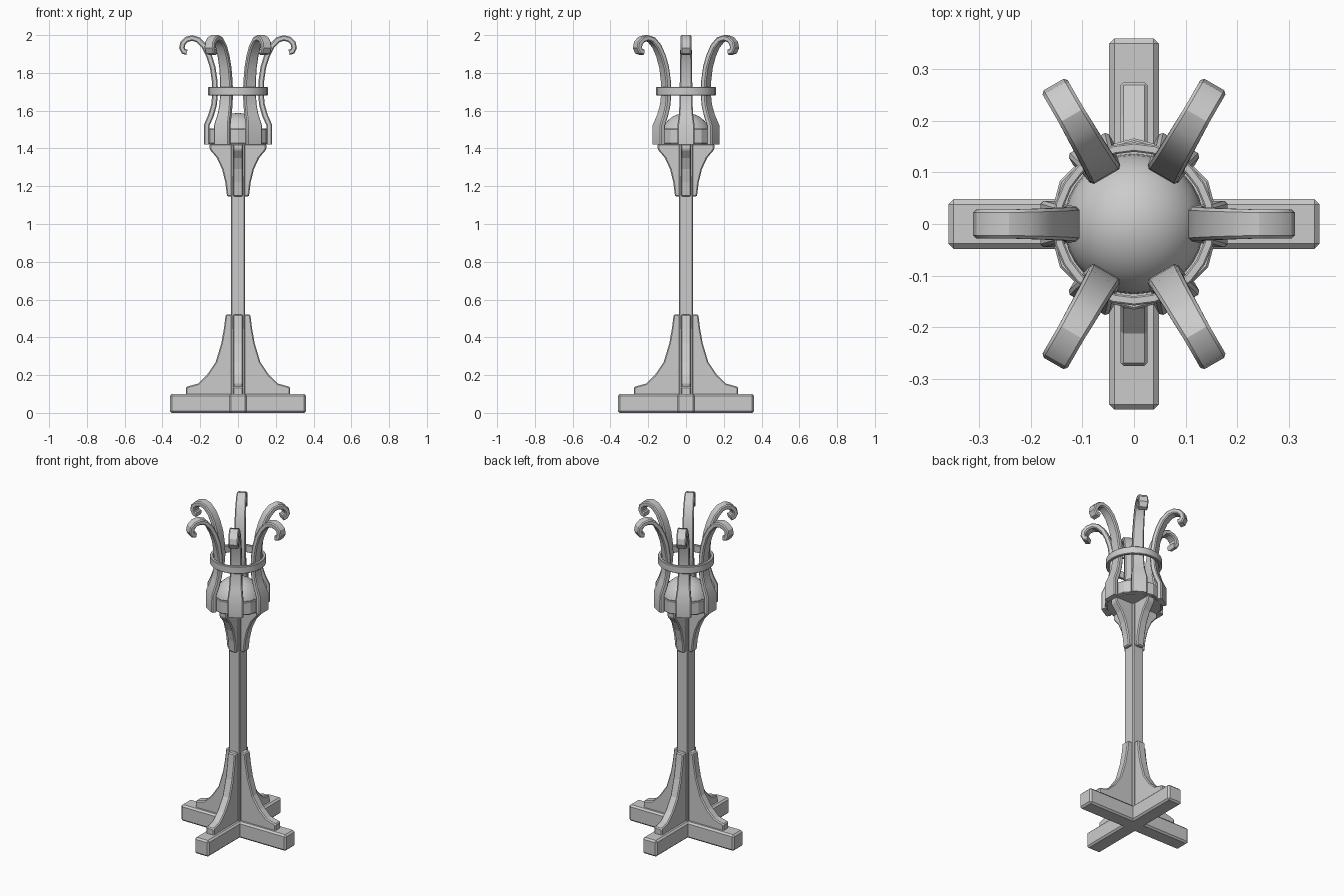
import bpy, bmesh, math
from mathutils import Matrix, Vector

if "Cube" in bpy.data.objects:
    bpy.data.objects.remove(bpy.data.objects["Cube"])


def make(name, bm, angle=0, smooth=None, bevel=0):
    bmesh.ops.recalc_face_normals(bm, faces=bm.faces)
    bmesh.ops.rotate(bm, cent=(0, 0, 0), verts=bm.verts,
                     matrix=Matrix.Rotation(angle, 3, 'Z'))
    me = bpy.data.meshes.new(name)
    bm.to_mesh(me)
    bm.free()
    ob = bpy.data.objects.new(name, me)
    bpy.context.collection.objects.link(ob)
    if bevel:
        m = ob.modifiers.new("chamfer", 'BEVEL')
        m.width, m.segments, m.limit_method = bevel, 1, 'ANGLE'
        m.angle_limit = math.radians(40)
    if smooth:
        me.shade_smooth()
        me.set_sharp_from_angle(angle=math.radians(smooth))
    return ob


def box(name, size, center, angle=0, bevel=0.01):
    bm = bmesh.new()
    bmesh.ops.create_cube(bm, size=1)
    for v in bm.verts:
        v.co = Vector(a * b for a, b in zip(v.co, size)) + Vector(center)
    return make(name, bm, angle, bevel=bevel)


def plate(name, profile, half, angle):
    # profile in radius/height, extruded sideways
    bm = bmesh.new()
    f = bm.faces.new([bm.verts.new((r, -half, z)) for r, z in profile])
    ext = bmesh.ops.extrude_face_region(bm, geom=[f])['geom']
    for v in ext:
        if isinstance(v, bmesh.types.BMVert):
            v.co.y = half
    return make(name, bm, angle, bevel=0.006)


def lathe_loop(name, profile, sides, smooth=None, bevel=0):
    # closed radius/height loop spun round the axis
    bm = bmesh.new()
    rings = [[bm.verts.new((r * math.cos(a), r * math.sin(a), z)) for r, z in profile]
             for a in (math.tau * i / sides for i in range(sides))]
    n = len(profile)
    for i in range(sides):
        p, q = rings[i], rings[(i + 1) % sides]
        for j in range(n):
            k = (j + 1) % n
            bm.faces.new((p[j], q[j], q[k], p[k]))
    return make(name, bm, 0, smooth, bevel)


def prong(name, path, angle):
    # chamfered strap swept along a radius/height path: (r, z, half width)
    bm = bmesh.new()
    rings = []
    t, c = 0.015, 0.006
    for i, (r, z, w) in enumerate(path):
        a, b = path[max(i - 1, 0)], path[min(i + 1, len(path) - 1)]
        d = Vector((b[0] - a[0], b[1] - a[1])).normalized()
        sec = [(t, w - c), (t - c, w), (c - t, w), (-t, w - c),
               (-t, c - w), (c - t, -w), (t - c, -w), (t, c - w)]
        rings.append([bm.verts.new((r + d.y * n, y, z - d.x * n)) for n, y in sec])
    for p, q in zip(rings, rings[1:]):
        for j in range(8):
            k = (j + 1) % 8
            bm.faces.new((p[j], p[k], q[k], q[j]))
    bm.faces.new(rings[0])
    bm.faces.new(rings[-1])
    return make(name, bm, angle, smooth=32)


# crossed feet and post
box("foot_beam_x", (0.72, 0.096, 0.1), (0, 0, 0.05))
box("foot_beam_y", (0.72, 0.096, 0.1), (0, 0, 0.05), math.pi / 2)
box("post", (0.076, 0.076, 1.38), (0, 0, 0.73), bevel=0.005)

# curved braces at the bottom and top of the post
low = [(0.03, 0.06), (0.275, 0.06), (0.275, 0.138), (0.212, 0.155), (0.165, 0.2),
       (0.118, 0.27), (0.088, 0.37), (0.074, 0.45), (0.065, 0.522), (0.03, 0.522)]
high = [(0.03, 1.145), (0.058, 1.145), (0.067, 1.22), (0.084, 1.29), (0.112, 1.35),
        (0.15, 1.395), (0.15, 1.425), (0.03, 1.425)]
for i in range(4):
    plate(f"lower_brace_{i + 1}", low, 0.026, i * math.pi / 2)
    plate(f"upper_brace_{i + 1}", high, 0.026, i * math.pi / 2)

# fire basket: rim with floor, bowl ball, collar
lathe_loop("basket_rim", [(0.15, 1.425), (0.166, 1.425), (0.166, 1.505), (0.15, 1.505)],
           12, bevel=0.004)
bm = bmesh.new()
bmesh.ops.create_cone(bm, cap_ends=True, segments=12, radius1=0.155, radius2=0.155, depth=0.025,
                      matrix=Matrix.Translation((0, 0, 1.4325)))
make("basket_floor", bm)
bm = bmesh.new()
bmesh.ops.create_uvsphere(bm, u_segments=32, v_segments=16, radius=0.136,
                          matrix=Matrix.Translation((0, 0, 1.452)))
bmesh.ops.bisect_plane(bm, geom=bm.verts[:] + bm.edges[:] + bm.faces[:],
                       plane_co=(0, 0, 1.44), plane_no=(0, 0, 1), clear_inner=True)
make("ember_dome", bm, smooth=40)
lathe_loop("collar", [(0.14, 1.68), (0.158, 1.68), (0.158, 1.725), (0.14, 1.725)],
           24, smooth=30, bevel=0.003)

# six hooked prongs
path = [(0.166, 1.42, 0.045), (0.166, 1.522, 0.045), (0.143, 1.575, 0.038),
        (0.127, 1.63, 0.035), (0.121, 1.69, 0.034), (0.123, 1.755, 0.033),
        (0.134, 1.83, 0.032), (0.153, 1.89, 0.031), (0.178, 1.94, 0.03),
        (0.211, 1.975, 0.029), (0.243, 1.985, 0.028), (0.272, 1.977, 0.028),
        (0.292, 1.957, 0.028), (0.297, 1.932, 0.028), (0.288, 1.914, 0.028),
        (0.27, 1.91, 0.028)]
for i in range(6):
    prong(f"prong_{i + 1}", path, i * math.pi / 3)
